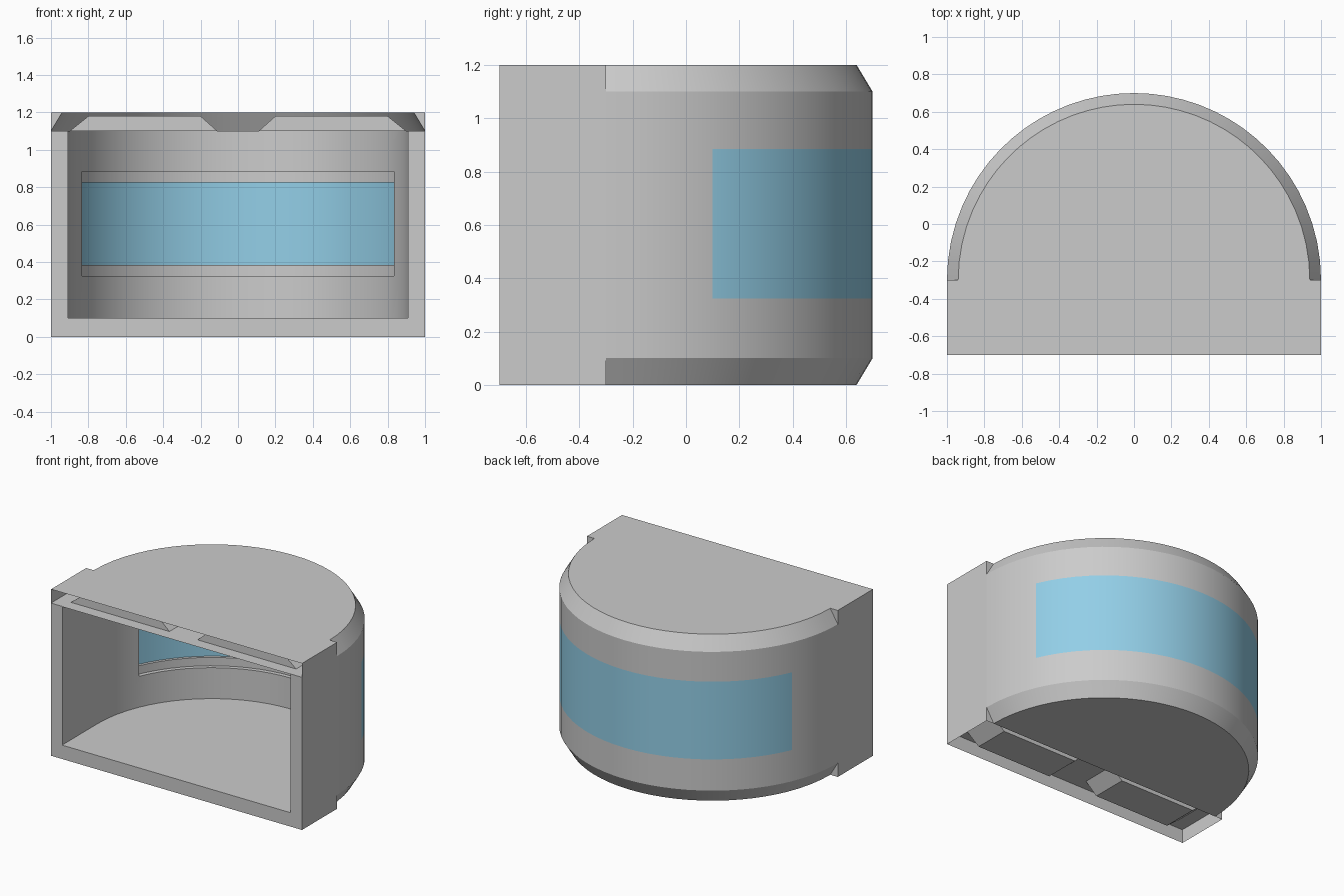
import bpy
import math
from mathutils import Vector

cube = bpy.data.objects.get("Cube")
if cube:
    bpy.data.objects.remove(cube, do_unlink=True)

H, CY, FRONT = 1.2, -0.3, -0.7        # height, arc centre, front plane
SLAB, INNER = 0.1, 0.91               # slab height, inner radius
WIN_LO, WIN_HI = 0.325, 0.885         # window height range
EDGE = math.asin(0.4)                 # window starts at this angle


def material(name, color):
    m = bpy.data.materials.new(name)
    m.use_nodes = True
    m.diffuse_color = (*color, 1)
    b = m.node_tree.nodes["Principled BSDF"]
    b.inputs["Base Color"].default_value = (*color, 1)
    b.inputs["Roughness"].default_value = 0.6
    return m


GREY = material("light grey", (0.6, 0.6, 0.6))
BLUE = material("window blue", (0.29, 0.62, 0.8))


def spread(a, b, n):
    return [a + (b - a) * i / n for i in range(n + 1)]


WINDOW = spread(EDGE, math.pi - EDGE, 26)
RIGHT = spread(0, EDGE, 4)
LEFT = spread(math.pi - EDGE, math.pi, 4)
ARC = RIGHT[:-1] + WINDOW + LEFT[1:]


def polar(r, a, z):
    return Vector((r * math.cos(a), CY + r * math.sin(a), z))


class Part:
    """Collects faces, sharing vertices, and turns them into an object."""

    def __init__(self):
        self.index, self.faces, self.mats = {}, [], []

    def face(self, pts, toward, mat=0):
        pts = [Vector(p) for p in pts]
        normal = Vector((0, 0, 0))
        for p, q in zip(pts, pts[1:] + pts[:1]):
            normal += p.cross(q)
        if normal.dot(Vector(toward)) < 0:
            pts.reverse()
        keys = [tuple(round(c, 5) for c in p) for p in pts]
        self.faces.append([self.index.setdefault(k, len(self.index)) for k in keys])
        self.mats.append(mat)

    def band(self, lower, upper, angles, sign, mat=0):
        # curved strip between two (radius, height) points
        (r0, z0), (r1, z1) = lower, upper
        for a, b in zip(angles, angles[1:]):
            mid = (a + b) / 2
            out = Vector(((z1 - z0) * math.cos(mid), (z1 - z0) * math.sin(mid), r0 - r1))
            self.face([polar(r0, a, z0), polar(r0, b, z0),
                       polar(r1, b, z1), polar(r1, a, z1)], out * sign, mat)

    def build(self, name):
        mesh = bpy.data.meshes.new(name)
        mesh.from_pydata(list(self.index), [], self.faces)
        mesh.materials.append(GREY)
        mesh.materials.append(BLUE)
        mesh.polygons.foreach_set("material_index", self.mats)
        obj = bpy.data.objects.new(name, mesh)
        bpy.context.collection.objects.link(obj)
        bpy.ops.object.select_all(action='DESELECT')
        obj.select_set(True)
        bpy.context.view_layer.objects.active = obj
        bpy.ops.object.shade_smooth_by_angle(angle=math.radians(25))
        return obj


def outline(r, z, half):
    # D shape: arc at the back, straight sides to the front
    return ([polar(r, a, z) for a in ARC] +
            [(-half, CY, z)] * (half != r) + [(-half, FRONT, z), (half, FRONT, z)] +
            [(half, CY, z)] * (half != r))


UP, DOWN, AHEAD = (0, 0, 1), (0, 0, -1), (0, -1, 0)

# Outer shell: chamfered half drum with a square front block
shell = Part()
profile = [(0.94, 0), (1, SLAB), (1, WIN_LO), (1, WIN_HI), (1, H - SLAB), (0.94, H)]
for i, (lo, hi) in enumerate(zip(profile, profile[1:])):
    for angles in (RIGHT, WINDOW, LEFT):
        shell.band(lo, hi, angles, 1, int(i == 2 and angles is WINDOW))
shell.face(outline(0.94, H, 1), UP)
shell.face([polar(0.94, a, 0) for a in ARC], DOWN)
for s in (-1, 1):
    shell.face([(s, FRONT, 0), (s, CY, 0), (s, CY, H), (s, FRONT, H)], (s, 0, 0))
    for z, zc in ((0, SLAB), (H, H - SLAB)):
        shell.face([(s * 0.94, CY, z), (s, CY, z), (s, CY, zc)], (0, 1, 0))
shell.build("outer_shell")

# Front frame around the opening
frame = Part()
frame.face([(-1, FRONT, 0), (1, FRONT, 0), (1, FRONT, SLAB), (-1, FRONT, SLAB)], AHEAD)
for s in (-1, 1):
    frame.face([(s, FRONT, SLAB), (s * INNER, FRONT, SLAB),
                (s * INNER, FRONT, H - SLAB), (s, FRONT, H - SLAB)], AHEAD)
frame.build("front_frame")

# Floor and ceiling plates
for name, z in (("floor_plate", SLAB), ("ceiling_plate", H - SLAB)):
    plate = Part()
    plate.face(outline(0.998, z + 0.002, 0.998), UP)
    plate.face(outline(0.998, z - 0.002, 0.998), DOWN)
    plate.build(name)

# Inner wall with the stepped window recess
wall = Part()
for angles in (RIGHT, WINDOW, LEFT):
    wall.band((INNER, SLAB), (INNER, WIN_LO), angles, -1)
    wall.band((INNER, WIN_HI), (INNER, H - SLAB), angles, -1)
    if angles is not WINDOW:
        wall.band((INNER, WIN_LO), (INNER, WIN_HI), angles, -1)
LIP, GLASS, STEP = 0.94, 0.96, 0.06
recess = [(INNER, WIN_LO), (LIP, WIN_LO), (LIP, WIN_LO + STEP), (GLASS, WIN_LO + STEP),
          (GLASS, WIN_HI - STEP), (LIP, WIN_HI - STEP), (LIP, WIN_HI), (INNER, WIN_HI)]
for i, (lo, hi) in enumerate(zip(recess, recess[1:])):
    wall.band(lo, hi, WINDOW, -1, int(i == 3))
for s, a in ((1, WINDOW[0]), (-1, WINDOW[-1])):
    wall.face([polar(r, a, z) for r, z in recess], (-s * math.sin(EDGE), math.cos(EDGE), 0))
    wall.face([(s * INNER, FRONT, SLAB), (s * INNER, CY, SLAB),
               (s * INNER, CY, H - SLAB), (s * INNER, FRONT, H - SLAB)], (-s, 0, 0))
wall.build("inner_wall")

# Tapered blocks inside the hollow front edges, above and below
for s, side in ((1, "left"), (-1, "right")):
    for level, base, tip in (("upper", H - SLAB, H - 0.02), ("lower", SLAB, 0.02)):
        block = Part()
        section = [(0.11, base), (0.2, tip), (0.8, tip), (0.9, base)]
        centre = Vector((s * 0.5, -0.49, (base + tip) / 2))
        ends = [[Vector((s * x, y, z)) for x, z in section] for y in (-0.62, -0.36)]
        block.face(ends[0], AHEAD)
        block.face(ends[1], (0, 1, 0))
        for i in range(3):
            quad = [ends[0][i], ends[0][i + 1], ends[1][i + 1], ends[1][i]]
            block.face(quad, sum(quad, Vector()) / 4 - centre)
        block.build(f"{level}_{side}_block")
